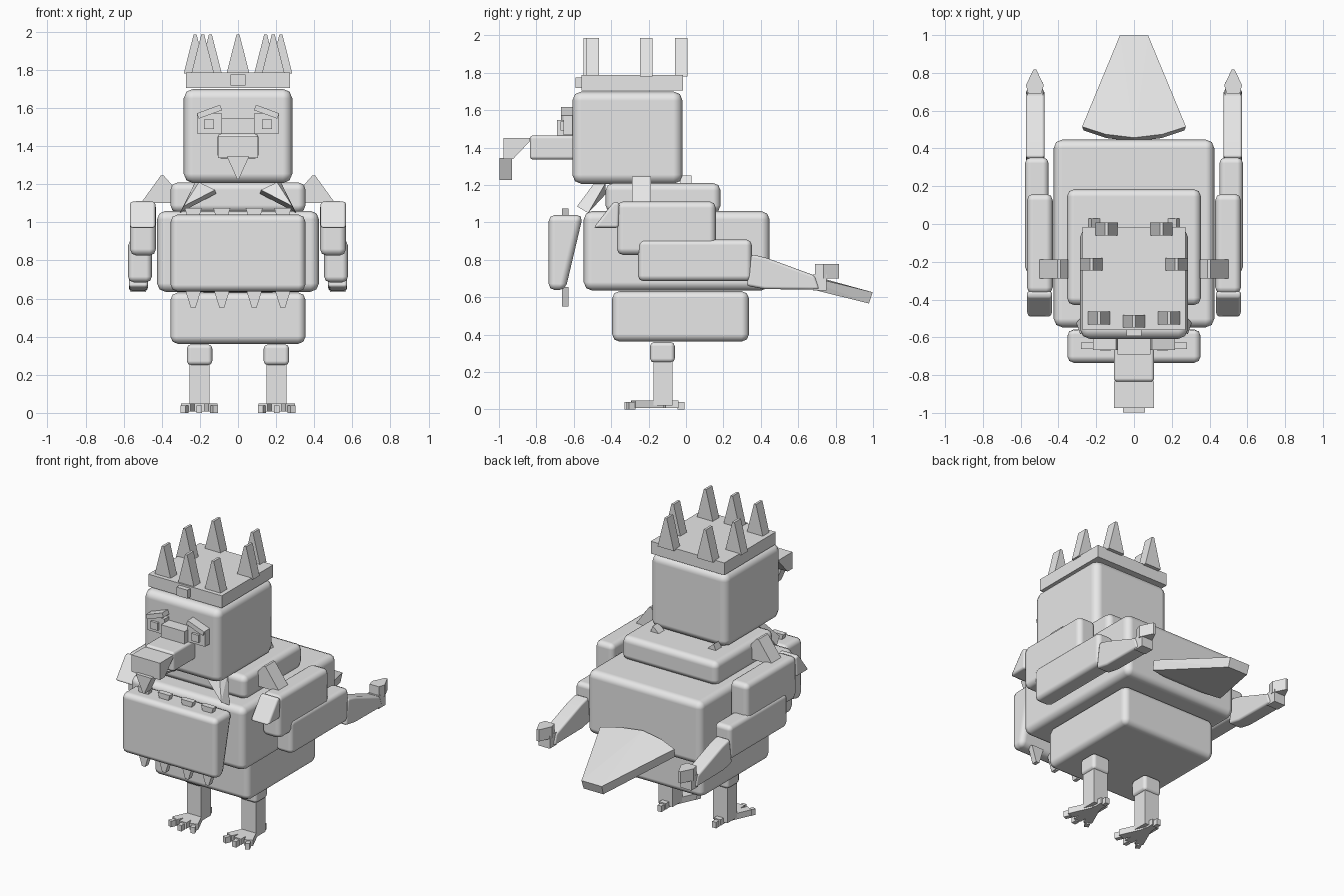
import bpy, bmesh, math
from mathutils import Vector, Matrix

if "Cube" in bpy.data.objects:
    bpy.data.objects.remove(bpy.data.objects["Cube"])

gray = bpy.data.materials.new("plain_gray")
gray.diffuse_color = (0.8, 0.8, 0.8, 1)
gray.use_nodes = True
gray.node_tree.nodes["Principled BSDF"].inputs["Base Color"].default_value = gray.diffuse_color


def hull(name, pts, bevel=0, mirror=False):
    """Convex solid around a few corner points."""
    bm = bmesh.new()
    for p in pts:
        bm.verts.new(p)
    res = bmesh.ops.convex_hull(bm, input=bm.verts)
    loose = [v for v in bm.verts if not v.link_faces]
    bmesh.ops.delete(bm, geom=loose, context='VERTS')
    bmesh.ops.dissolve_limit(bm, angle_limit=math.radians(1), verts=bm.verts, edges=bm.edges)
    bmesh.ops.recalc_face_normals(bm, faces=bm.faces)
    me = bpy.data.meshes.new(name)
    bm.to_mesh(me)
    bm.free()
    me.materials.append(gray)
    ob = bpy.data.objects.new(name, me)
    bpy.context.collection.objects.link(ob)
    if bevel:
        for f in me.polygons:
            f.use_smooth = True
        m = ob.modifiers.new("Bevel", 'BEVEL')
        m.width, m.segments, m.limit_method = bevel, 2, 'ANGLE'
        m.harden_normals = True
    if mirror:
        ob.modifiers.new("Mirror", 'MIRROR').use_mirror_merge = False
    return ob


def corners(x, y, z):
    return [Vector((a, b, c)) for a in x for b in y for c in z]


def box(name, x, y, z, bevel=0, mirror=False):
    return hull(name, corners(x, y, z), bevel, mirror)


def prism_y(name, profile, y, bevel=0, mirror=False):
    """Profile in x,z stretched along y."""
    return hull(name, [(a, b, c) for a, c in profile for b in y], bevel, mirror)


def prism_x(name, profile, x, bevel=0, mirror=False):
    """Profile in y,z stretched along x."""
    return hull(name, [(a, b, c) for b, c in profile for a in x], bevel, mirror)


def turned_box(name, x, y, z, axis, angle, pivot, mirror=True):
    rot = Matrix.Rotation(math.radians(angle), 3, axis)
    pv = Vector(pivot)
    return hull(name, [rot @ (p - pv) + pv for p in corners(x, y, z)], 0, mirror)


# trunk
box("body", (-.425, .425), (-.547, .447), (.635, 1.06), .045)
box("lower_body", (-.355, .355), (-.395, .337), (.362, .632), .04)
box("shoulder_yoke", (-.355, .355), (-.43, .185), (1.05, 1.21), .04)
box("head", (-.285, .285), (-.608, -.018), (1.205, 1.7), .05)

# crown
box("crown_band", (-.272, .272), (-.56, -.016), (1.705, 1.787))
box("crown_jewel", (-.04, .04), (-.592, -.55), (1.718, 1.775))


def spike(name, x, y, mirror):
    prism_y(name, [(x - .06, 1.78), (x + .06, 1.78), (x + .008, 1.985), (x - .008, 1.985)],
            (y - .034, y + .034), 0, mirror)


spike("front_crown_spike", 0, -.515, False)
spike("front_side_crown_spikes", .185, -.498, True)
spike("middle_crown_spikes", .225, -.213, True)
spike("back_crown_spikes", .145, -.026, True)

# beak
box("beak_base", (-.107, .107), (-.835, -.58), (1.335, 1.465), .018)
prism_x("beak_front", [(-.975, 1.45), (-.833, 1.45), (-.833, 1.435), (-.925, 1.338), (-.975, 1.338)],
        (-.105, .105))
prism_y("beak_hook", [(-.058, 1.345), (.058, 1.345), (.005, 1.227), (-.005, 1.227)], (-.998, -.93))
box("beak_bridge", (-.087, .087), (-.69, -.6), (1.46, 1.548))

# eyes and brows
box("eyes", (.085, .215), (-.655, -.6), (1.467, 1.572), 0, True)
box("pupils", (.125, .178), (-.672, -.65), (1.49, 1.54), 0, True)
turned_box("brows", (.085, .215), (-.668, -.6), (1.565, 1.595), 'Y', 20, (.15, -.63, 1.58))

# chest plate with hanging teeth
prism_x("chest_plate", [(-.735, 1.04), (-.55, 1.04), (-.645, .637), (-.735, .637)], (-.353, .353), .035)
for row, top in (("upper", 1.075), ("lower", .655)):
    for i, x in enumerate((.085, .235)):
        prism_y(f"{row}_chest_teeth_{i}", [(x - .045, top), (x + .045, top), (x + .012, top - .105),
                (x - .012, top - .105)], (-.663, -.627), 0, True)

# collar points
hull("collar_lapels", [(.285, -.583, 1.085), (.305, -.523, 1.05), (.12, -.5, 1.17), (.115, -.43, 1.15),
                       (.205, -.49, 1.21), (.225, -.43, 1.21)], 0, True)
prism_y("rear_collar_points", [(.17, 1.2), (.245, 1.2), (.225, 1.25)], (-.03, .03), 0, True)
prism_y("shoulder_spikes", [(.35, 1.1), (.51, 1.1), (.405, 1.245), (.39, 1.245), (.35, 1.2)],
        (-.288, -.188), 0, True)

# wings
box("upper_wings", (.43, .567), (-.37, .16), (.825, 1.112), .035, True)
prism_x("wing_fronts", [(-.495, .97), (-.36, .97), (-.355, 1.105), (-.385, 1.112)],
        (.433, .567), .022, True)
box("lower_wings", (.452, .577), (-.257, .352), (.685, .908), .03, True)
prism_x("wing_ends", [(.325, .66), (.35, .83), (.43, .81), (.69, .715), (.715, .64), (.42, .643)],
        (.473, .573), .015, True)
box("wing_wrists", (.483, .565), (.68, .75), (.635, .72), 0, True)
hull("wing_tips", [(x, y, z) for z in (.7, .778) for x, y in
                   ((.49, .69), (.56, .69), (.572, .735), (.478, .735), (.517, .817), (.533, .817))], 0, True)

# fanned tail
rim = [(-.275, .515), (-.15, .475), (0, .457), (.15, .475), (.275, .515), (.075, .998), (0, .985), (-.075, .998)]
tail = []
for x, y in rim:
    top = .775 - .275 * (y - .457) - abs(x) * .05 * (y < .8)
    tail += [(x, y, top), (x * .97, y - .02, top - .06)]
hull("tail", tail)

# legs and feet
box("knees", (.135, .268), (-.192, -.06), (.25, .36), .022, True)
box("shins", (.15, .255), (-.175, -.073), (.02, .27), 0, True)
for i, a in enumerate((-24, 0, 24)):
    turned_box(f"toes_{i}", (.176, .229), (-.295, -.1), (.008, .048), 'Z', a, (.2025, -.12, 0))
    turned_box(f"claws_{i}", (.188, .217), (-.33, -.29), (0, .04), 'Z', a, (.2025, -.12, 0))
box("heel_toes", (.178, .227), (-.12, -.04), (.008, .048), 0, True)
box("heel_claws", (.188, .217), (-.045, -.008), (0, .04), 0, True)
